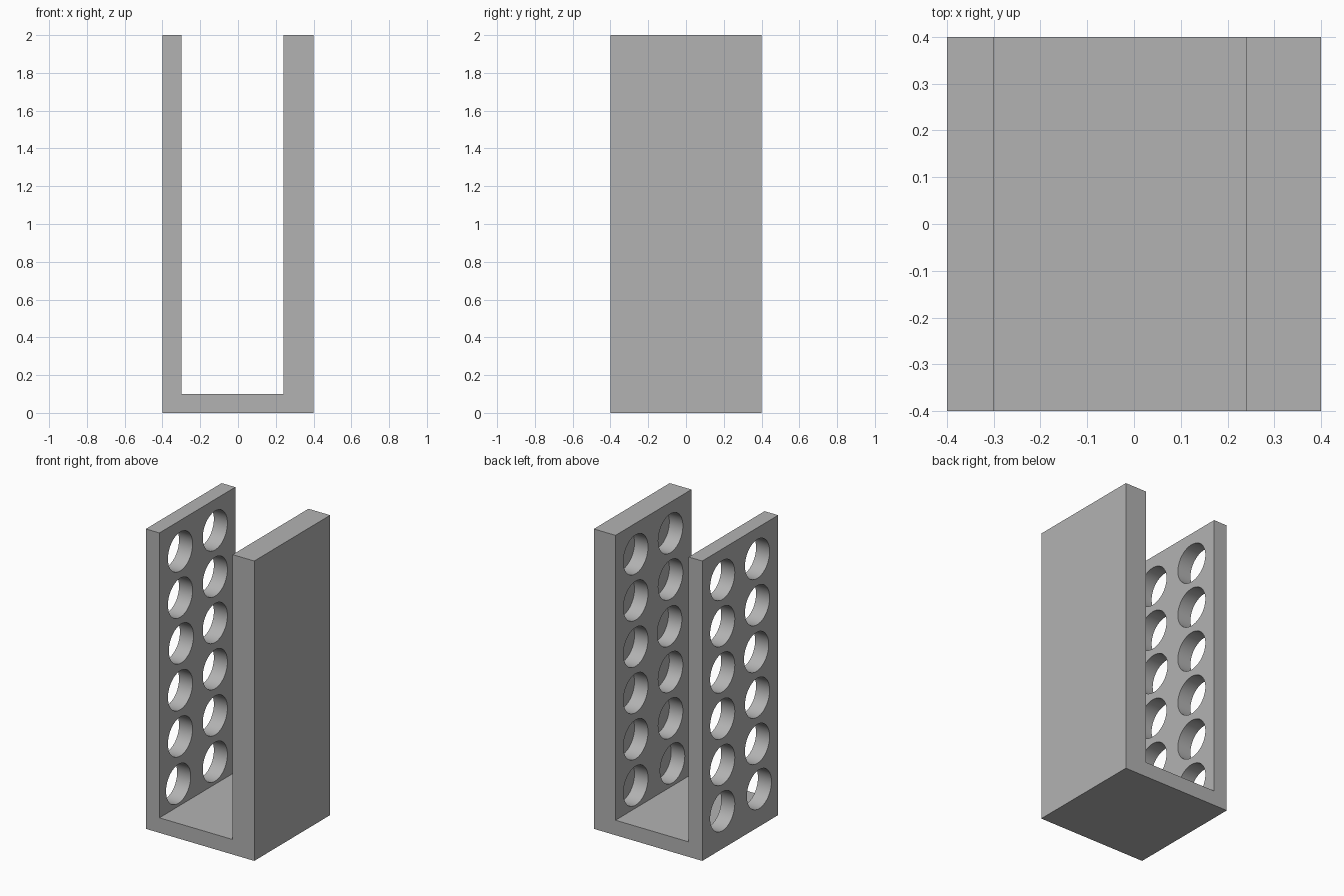
import bpy, bmesh, math
from mathutils import Matrix

if "Cube" in bpy.data.objects:
    bpy.data.objects.remove(bpy.data.objects["Cube"])

grey = bpy.data.materials.new("mid_grey")
grey.diffuse_color = (0.448, 0.448, 0.448, 1)
grey.use_nodes = True
grey.node_tree.nodes["Principled BSDF"].inputs["Base Color"].default_value = grey.diffuse_color


def make_object(name, bm):
    bmesh.ops.recalc_face_normals(bm, faces=bm.faces)
    mesh = bpy.data.meshes.new(name)
    bm.to_mesh(mesh)
    bm.free()
    mesh.materials.append(grey)
    obj = bpy.data.objects.new(name, mesh)
    bpy.context.collection.objects.link(obj)
    return obj


# U-shaped rack: thin left wall, floor, thick right wall
profile = [(-0.4, 0), (0.4, 0), (0.4, 2), (0.24, 2),
           (0.24, 0.1), (-0.3, 0.1), (-0.3, 2), (-0.4, 2)]
bm = bmesh.new()
face = bm.faces.new([bm.verts.new((x, -0.4, z)) for x, z in profile])
ext = bmesh.ops.extrude_face_region(bm, geom=[face])
bmesh.ops.translate(bm, vec=(0, 0.8, 0),
                    verts=[v for v in ext["geom"] if isinstance(v, bmesh.types.BMVert)])
rack = make_object("rack", bm)

# Bores: through the left wall and blind into the right wall
RADIUS, X_START, X_END = 0.13, -0.5, 0.34
front_column = [-0.20, -0.18, -0.18, -0.17, -0.18, -0.18]
bm = bmesh.new()
for row, y_front in enumerate(front_column):
    z = 0.25 + row * 0.3085
    for y in (y_front, 0.187):
        place = Matrix.Translation(((X_START + X_END) / 2, y, z)) @ Matrix.Rotation(math.pi / 2, 4, 'Y')
        bmesh.ops.create_cone(bm, cap_ends=True, segments=48, radius1=RADIUS,
                              radius2=RADIUS, depth=X_END - X_START, matrix=place)
bores = make_object("bore_cutter", bm)
bores.hide_render = True

cut = rack.modifiers.new("bores", 'BOOLEAN')
cut.operation = 'DIFFERENCE'
cut.solver = 'EXACT'
cut.object = bores
bpy.context.view_layer.objects.active = rack
rack.select_set(True)
bpy.ops.object.modifier_apply(modifier=cut.name)
bpy.data.objects.remove(bores)

# Smooth bore walls, sharp rims
bpy.ops.object.shade_smooth_by_angle(angle=math.radians(30))
